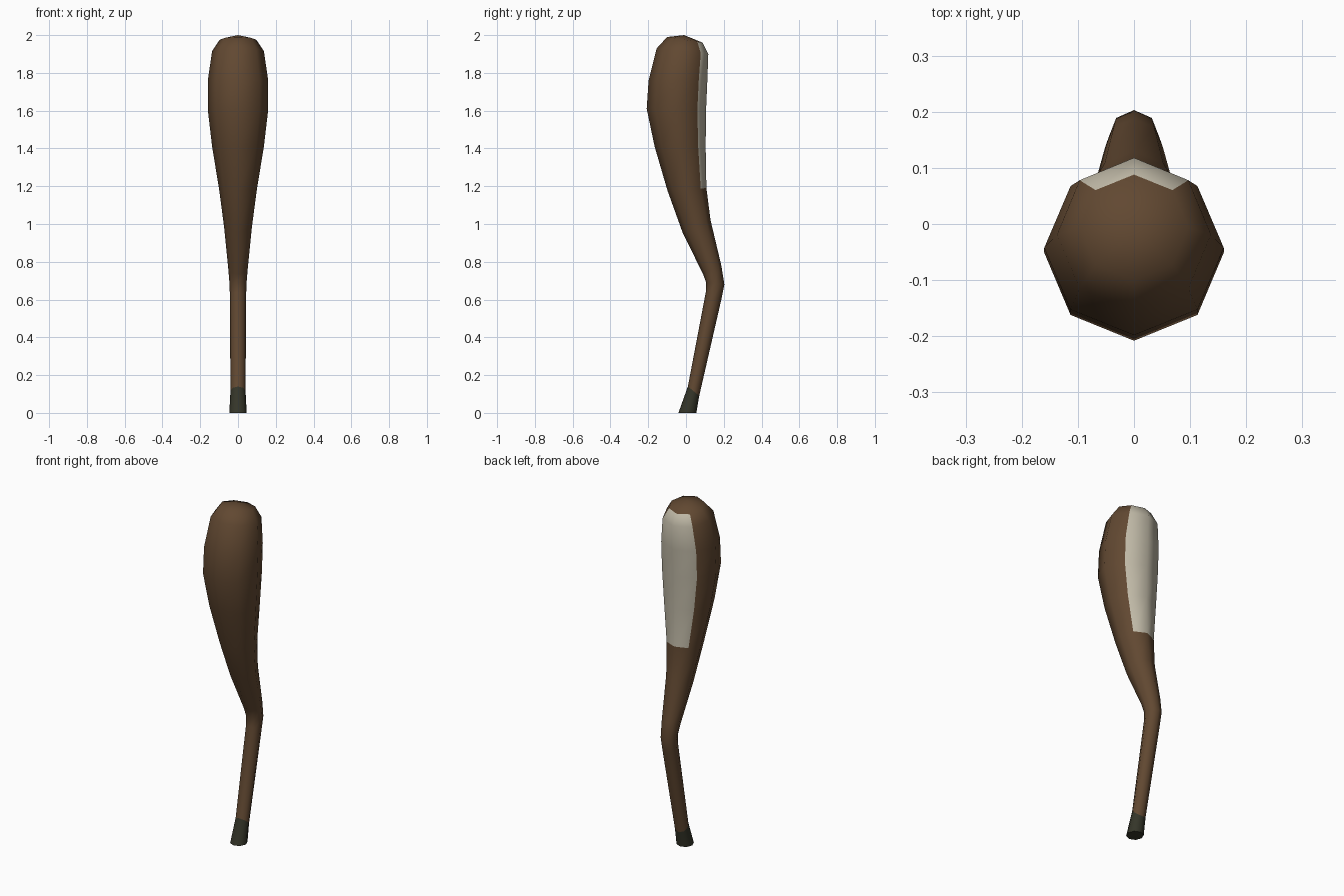
import bpy
import math

cube = bpy.data.objects.get("Cube")
if cube:
    bpy.data.objects.remove(cube, do_unlink=True)


def make_material(name, rgb):
    mat = bpy.data.materials.new(name)
    mat.use_nodes = True
    mat.diffuse_color = (*rgb, 1)
    mat.node_tree.nodes["Principled BSDF"].inputs["Base Color"].default_value = (*rgb, 1)
    return mat


BROWN, CREAM, DARK = range(3)
materials = [
    make_material("brown fur", (0.12, 0.065, 0.031)),
    make_material("cream patch", (0.52, 0.48, 0.38)),
    make_material("dark hoof", (0.035, 0.036, 0.022)),
]

# Tilted cross-sections: front y, front z, back y, back z, half width
SECTIONS = [
    (-0.04, 0.00, 0.055, 0.00, 0.046),
    (0.01, 0.14, 0.07, 0.09, 0.04),
    (0.105, 0.64, 0.187, 0.60, 0.043),
    (0.107, 0.69, 0.203, 0.68, 0.045),
    (0.09, 0.735, 0.187, 0.78, 0.051),
    (-0.018, 0.955, 0.13, 1.02, 0.074),
    (-0.098, 1.177, 0.108, 1.19, 0.10),
    (-0.166, 1.41, 0.104, 1.41, 0.137),
    (-0.208, 1.61, 0.106, 1.60, 0.16),
    (-0.198, 1.76, 0.113, 1.76, 0.16),
    (-0.155, 1.93, 0.118, 1.90, 0.137),
    (-0.10, 1.99, 0.088, 1.96, 0.097),
]
SIDES = 8
PATCH_START = 6

# Loft the rings; side 0 points to the back
verts, faces, colours = [], [], []
for fy, fz, by, bz, width in SECTIONS:
    for i in range(SIDES):
        a = math.tau * i / SIDES
        t = (1 + math.cos(a)) / 2
        verts.append((width * math.sin(a), fy + (by - fy) * t, fz + (bz - fz) * t))

for r in range(len(SECTIONS) - 1):
    for i in range(SIDES):
        j = (i + 1) % SIDES
        low, high = r * SIDES, (r + 1) * SIDES
        faces.append((low + j, low + i, high + i, high + j))
        if r == 0:
            colours.append(DARK)
        elif r >= PATCH_START and i in (0, SIDES - 1):
            colours.append(CREAM)
        else:
            colours.append(BROWN)

# Sole and rounded top
faces.append(tuple(range(SIDES)))
colours.append(DARK)
top = len(verts) - SIDES
verts.append((0, -0.01, 2.0))
for i in range(SIDES):
    faces.append((top + (i + 1) % SIDES, top + i, top + SIDES))
    colours.append(BROWN)

mesh = bpy.data.meshes.new("leg")
mesh.from_pydata(verts, [], faces)
for mat in materials:
    mesh.materials.append(mat)
for poly, colour in zip(mesh.polygons, colours):
    poly.material_index = colour
mesh.update()

leg = bpy.data.objects.new("leg", mesh)
bpy.context.collection.objects.link(leg)
bpy.ops.object.select_all(action="DESELECT")
leg.select_set(True)
bpy.context.view_layer.objects.active = leg
bpy.ops.object.shade_smooth_by_angle(angle=math.radians(60))
